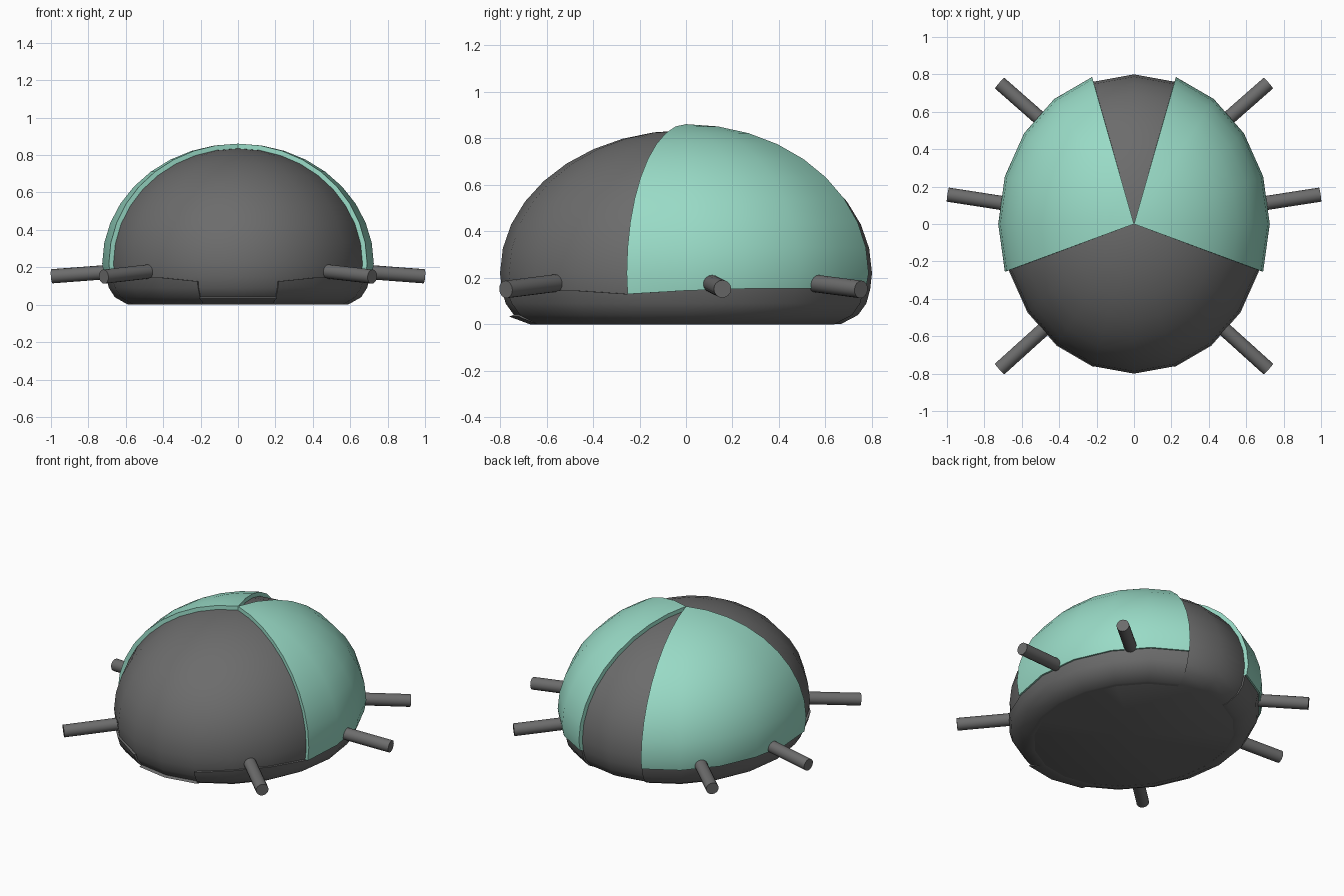
import bpy, bmesh
from math import sin, cos, radians, pi
from mathutils import Vector

if "Cube" in bpy.data.objects:
    bpy.data.objects.remove(bpy.data.objects["Cube"])

A, B, Z0, H = 0.70, 0.80, 0.22, 0.615   # dome half-width, half-length, equator height, rise
N = 20


def paint(name, color):
    mat = bpy.data.materials.new(name)
    mat.diffuse_color = (*color, 1)
    mat.use_nodes = True
    mat.node_tree.nodes["Principled BSDF"].inputs["Base Color"].default_value = mat.diffuse_color
    return mat


green = paint("shell_green", (0.32, 0.71, 0.57))
dark = paint("dark_grey", (0.15, 0.15, 0.15))


def finish(name, bm, mat, angle=30):
    bmesh.ops.remove_doubles(bm, verts=bm.verts, dist=1e-5)
    bmesh.ops.recalc_face_normals(bm, faces=bm.faces)
    me = bpy.data.meshes.new(name)
    bm.to_mesh(me)
    bm.free()
    ob = bpy.data.objects.new(name, me)
    bpy.context.collection.objects.link(ob)
    me.materials.append(mat)
    bpy.context.view_layer.objects.active = ob
    ob.select_set(True)
    bpy.ops.object.shade_smooth_by_angle(angle=radians(angle))
    ob.select_set(False)
    return ob


def sweep(name, section, start, end, mat=dark, loop=True):
    """Sweep section(t) -> [(radius fraction, z, offset)] round the ellipse; t in degrees from +y."""
    bm = bmesh.new()
    cols = []
    for t in range(start, end + 1, 360 // N):
        a = radians(t)
        cols.append([bm.verts.new(((A + o) * r * sin(a), (B + o) * r * cos(a), z))
                     for r, z, o in section(t)])
    n = len(cols[0])
    for c, d in zip(cols, cols[1:]):
        for k in range(n if loop else n - 1):
            m = (k + 1) % n
            bm.faces.new((c[k], c[m], d[m], d[k]))
    if loop and end - start < 360:
        bm.faces.new(cols[0])
        bm.faces.new(cols[-1])
    bmesh.ops.dissolve_degenerate(bm, dist=1e-6, edges=bm.edges)
    return finish(name, bm, mat)


def dome(off, rows=9):
    return [(cos(k * pi / 2 / rows), Z0 + (H + off) * sin(k * pi / 2 / rows), off)
            for k in range(rows + 1)]


def seam(t):
    """Height of the line between shell and underside."""
    return {162: 0.125, 144: 0.145, 126: 0.145, 108: 0.13, 90: 0.145}.get(abs(t), 0.153)


# Main body: one closed-bottom dome
sweep("body", lambda t: [(0, 0.002, 0), (0.835, 0.002, 0), (0.925, 0.04, 0), (0.97, 0.09, 0),
                         (0.99, 0.15, 0)] + dome(0), 0, 360, loop=False)


# Underside rims on both flanks (flush with the body at the back), and a low lip at the front
def rim(t):
    return [(0.8, 0, 0), (0.83, 0, 0.008), (0.93, 0.04, 0.008), (0.975, 0.09, 0.008),
            (0.995, seam(t), 0.008), (0.96, seam(t), 0)]


sweep("right_underside_rim", rim, 18, 162)
sweep("left_underside_rim", rim, -162, -18)
sweep("front_lip", lambda t: [(0.8, 0, 0), (0.83, 0, 0.008), (0.94, 0.033, 0.008),
                              (0.9, 0.052, 0)], 162, 198)


# Wing shells
def shell(t):
    z = seam(t)
    return ([(0.985, z, 0.026)] + dome(0.026) +
            dome(-0.01)[::-1] + [(0.98, z, -0.01)])


sweep("right_shell", shell, 18, 108, green)
sweep("left_shell", shell, -108, -18, green)


# Legs
def leg(name, p, q, r=0.038):
    p, q = Vector(p), Vector(q)
    bm = bmesh.new()
    bmesh.ops.create_cone(bm, cap_ends=True, segments=16, radius1=r, radius2=r, depth=(q - p).length)
    bm.transform((q - p).to_track_quat('Z', 'Y').to_matrix().to_4x4())
    bmesh.ops.translate(bm, verts=bm.verts, vec=(p + q) / 2)
    finish(name, bm, dark)


for side, s in (("right", 1), ("left", -1)):
    leg(side + "_front_leg", (s * 0.43, -0.515, 0.183), (s * 0.718, -0.775, 0.15))
    leg(side + "_middle_leg", (s * 0.6, 0.096, 0.182), (s * 0.995, 0.157, 0.152))
    leg(side + "_back_leg", (s * 0.43, 0.5, 0.183), (s * 0.718, 0.753, 0.15))
